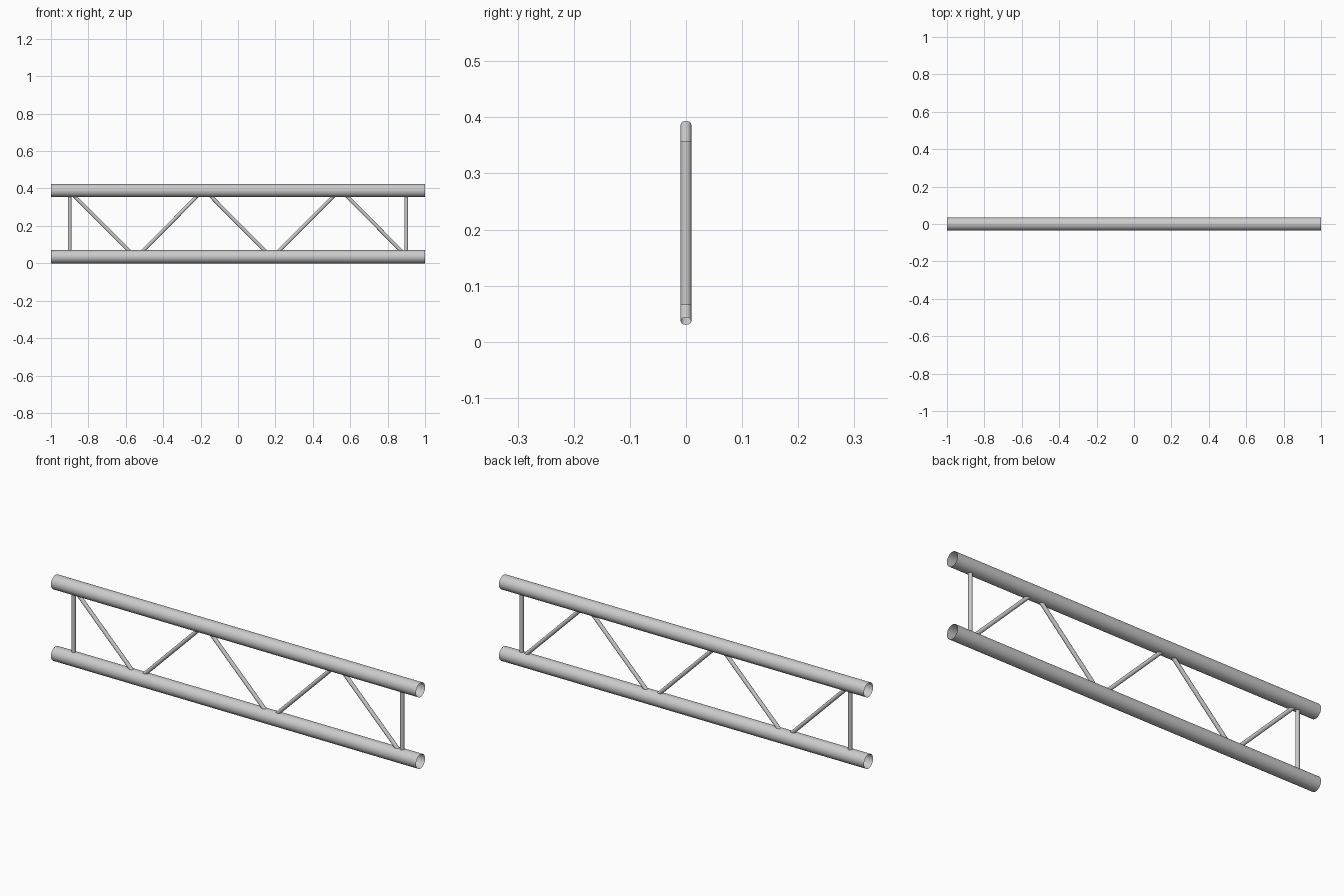
import bpy
from mathutils import Vector

if "Cube" in bpy.data.objects:
    bpy.data.objects.remove(bpy.data.objects["Cube"])

CHORD_R, BRACE_R = 0.035, 0.0095
HEIGHT = 0.424
MID = HEIGHT / 2


def tube(name, a, b, radius, sides):
    """Open-ended thin tube running from a to b."""
    a, b = Vector(a), Vector(b)
    axis = b - a
    bpy.ops.mesh.primitive_cylinder_add(
        vertices=sides, radius=radius, depth=axis.length, end_fill_type='NOTHING',
        location=(a + b) / 2, rotation=axis.to_track_quat('Z', 'Y').to_euler())
    obj = bpy.context.object
    obj.name = name
    bpy.ops.object.shade_smooth_by_angle()
    return obj


# Main chords
for name, z in (("bottom_chord", CHORD_R), ("top_chord", HEIGHT - CHORD_R)):
    tube(name, (-1, 0, z), (1, 0, z), CHORD_R, 48)

# Upright end braces
for name, x in (("left_upright", -0.9), ("right_upright", 0.9)):
    tube(name, (x, 0, MID - 0.146), (x, 0, MID + 0.146), BRACE_R, 24)

# Zigzag diagonal braces, alternating direction
for i in range(5):
    x = (i - 2) * 0.364
    dz = 0.175 if i % 2 == 0 else -0.175
    tube(f"diagonal_brace_{i + 1}", (x - 0.174, 0, MID + dz),
         (x + 0.174, 0, MID - dz), BRACE_R, 24)
